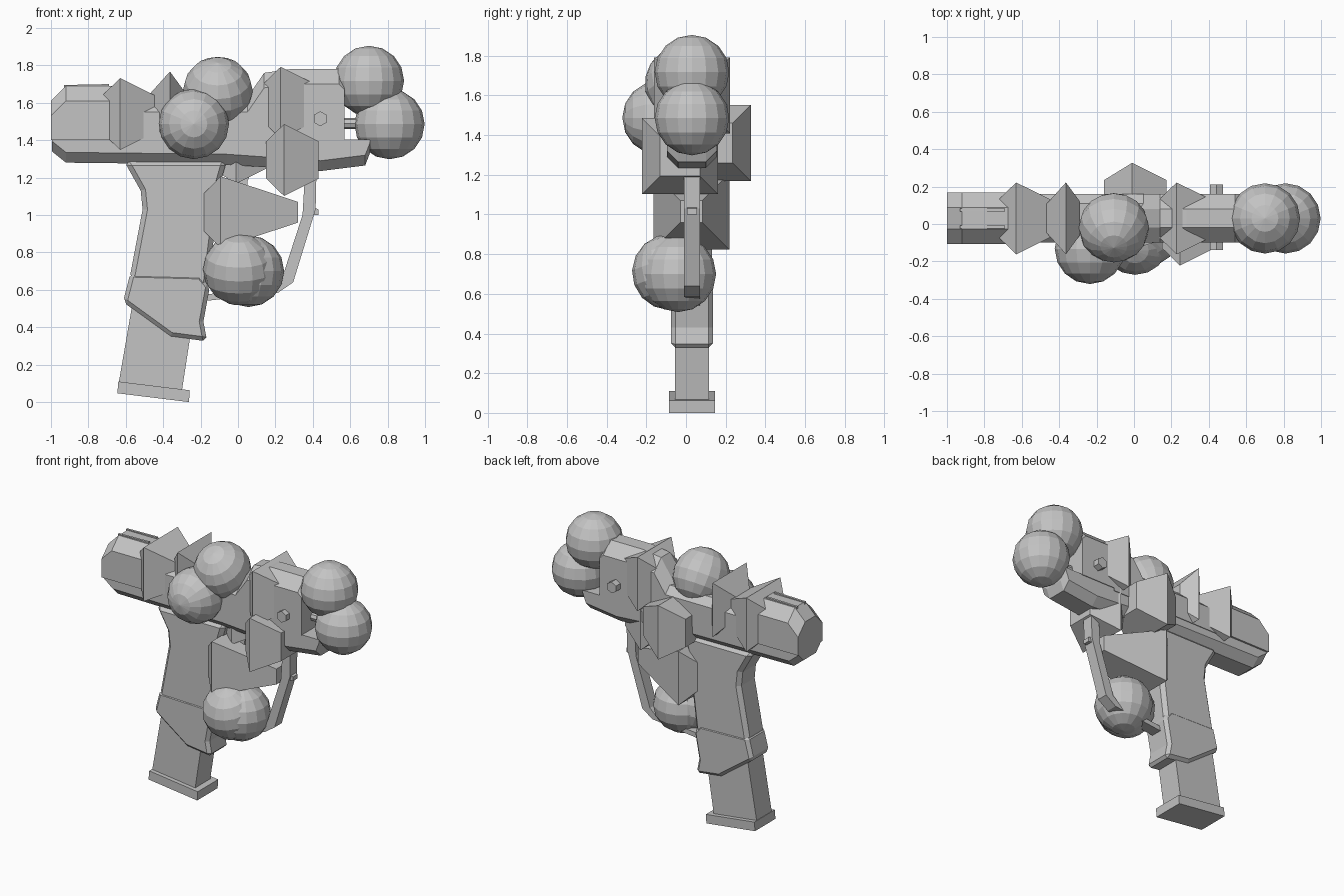
import bpy
import bmesh
import math
from mathutils import Vector, Matrix

cube = bpy.data.objects.get("Cube")
if cube:
    bpy.data.objects.remove(cube, do_unlink=True)

CY = 0.03  # centre plane of the model

grey = bpy.data.materials.new("plain grey")
grey.use_nodes = True
tone = (0.55, 0.55, 0.55, 1)
grey.diffuse_color = tone
grey.node_tree.nodes["Principled BSDF"].inputs["Base Color"].default_value = tone


def finish(name, bm, bevel=0):
    bmesh.ops.recalc_face_normals(bm, faces=bm.faces)
    mesh = bpy.data.meshes.new(name)
    bm.to_mesh(mesh)
    bm.free()
    mesh.materials.append(grey)
    obj = bpy.data.objects.new(name, mesh)
    bpy.context.collection.objects.link(obj)
    if bevel:
        mod = obj.modifiers.new("chamfer", 'BEVEL')
        mod.width = bevel
        mod.segments = 1
        mod.limit_method = 'ANGLE'
        mod.angle_limit = math.radians(50)
    return obj


def loft(name, rings):
    """Skin a list of equal-length point rings and cap both ends."""
    bm = bmesh.new()
    rows = [[bm.verts.new(p) for p in ring] for ring in rings]
    n = len(rows[0])
    for a, b in zip(rows, rows[1:]):
        for i in range(n):
            j = (i + 1) % n
            bm.faces.new((a[i], a[j], b[j], b[i]))
    bm.faces.new(rows[0])
    bm.faces.new(rows[-1])
    return finish(name, bm)


def body(name, sections, half, top, bottom):
    """Chamfered bar along x; sections are (x, low z, high z)."""
    def ring(x, lo, hi):
        side = [(half - bottom, lo), (half, lo + bottom), (half, hi - top), (half - top, hi)]
        outline = side + [(-y, z) for y, z in reversed(side)]
        return [(x, CY + y, z) for y, z in outline]
    return loft(name, [ring(*s) for s in sections])


def prism(name, outline, half, bevel=0, y=CY):
    """Extrude an x-z outline across the width."""
    bm = bmesh.new()
    face = bm.faces.new([bm.verts.new((x, y - half, z)) for x, z in outline])
    new = bmesh.ops.extrude_face_region(bm, geom=[face])["geom"]
    verts = [v for v in new if isinstance(v, bmesh.types.BMVert)]
    bmesh.ops.translate(bm, verts=verts, vec=(0, half * 2, 0))
    return finish(name, bm, bevel)


def spike(name, x, y, z, back=0.095, back_r=0.1, front=0.185, front_r=0.1):
    """Two square frustums joined at their wide ends."""
    def square(px, r):
        return [(px, y + a * r, z + b * r) for a, b in ((-1, -1), (1, -1), (1, 1), (-1, 1))]
    return loft(name, [square(x - back, back_r), square(x, 0.192), square(x + front, front_r)])


def ball(name, loc, tilt=0, radius=0.188):
    bm = bmesh.new()
    bmesh.ops.create_uvsphere(
        bm, u_segments=16, v_segments=8, radius=radius,
        matrix=Matrix.Translation(loc) @ Matrix.Rotation(math.radians(tilt), 4, 'X'))
    return finish(name, bm)


def rod(name, start, end, radius, sides):
    a, b = Vector(start), Vector(end)
    bm = bmesh.new()
    turn = (b - a).to_track_quat('Z', 'Y').to_matrix().to_4x4()
    bmesh.ops.create_cone(bm, cap_ends=True, segments=sides, radius1=radius, radius2=radius,
                          depth=(b - a).length, matrix=Matrix.Translation((a + b) / 2) @ turn)
    return finish(name, bm)


# Upper housing and frame
body("rear_housing", [(-1, 1.4, 1.61), (-0.92, 1.4, 1.69), (-0.62, 1.4, 1.69)], 0.138, 0.08, 0)
body("middle_housing", [(-0.65, 1.38, 1.6), (0.3, 1.38, 1.6)], 0.13, 0.05, 0)
body("front_housing", [(0.03, 1.4, 1.6), (0.14, 1.4, 1.76), (0.28, 1.4, 1.78),
                       (0.54, 1.4, 1.78), (0.57, 1.4, 1.75)], 0.13, 0.08, 0)
body("lower_frame", [(-0.995, 1.34, 1.405), (-0.92, 1.28, 1.405), (-0.06, 1.27, 1.405),
                     (0.44, 1.235, 1.405), (0.68, 1.265, 1.405), (0.705, 1.33, 1.405)],
     0.125, 0, 0.055)
for side in (-1, 1):
    prism("rear_rib", [(-0.93, 1.67), (-0.69, 1.67), (-0.69, 1.7), (-0.93, 1.695)],
          0.008, y=CY + side * 0.045)

# Front rod and cross bolt
rod("front_rod", (0.5, CY, 1.49), (0.72, CY, 1.49), 0.03, 8)
rod("cross_bolt", (0.44, -0.14, 1.515), (0.44, 0.21, 1.515), 0.04, 6)

# Handle, its flared foot and the inserted block
prism("handle", [(-0.61, 1.29), (-0.52, 1.13), (-0.51, 1.03), (-0.58, 0.66), (-0.5, 0.57),
                 (-0.17, 0.55), (-0.12, 0.95), (-0.1, 1.15), (-0.06, 1.29)], 0.1, 0.026)
prism("handle_foot", [(-0.575, 0.69), (-0.615, 0.535), (-0.36, 0.35), (-0.165, 0.325),
                      (-0.185, 0.43), (-0.15, 0.62), (-0.2, 0.68)], 0.105, 0.022)
prism("inserted_block", [(-0.555, 0.58), (-0.64, 0.09), (-0.3, 0.06), (-0.24, 0.45)], 0.085)
prism("block_base", [(-0.64, 0.11), (-0.258, 0.063), (-0.262, 0.0), (-0.645, 0.047)], 0.115)

# Finger guard and lever
prism("finger_guard", [(0.42, 1.25), (0.415, 1.03), (0.295, 0.64), (0.215, 0.585), (-0.18, 0.54),
                       (-0.18, 0.575), (0.18, 0.61), (0.235, 0.66), (0.345, 1.0), (0.36, 1.25)],
      0.04)
prism("guard_bump", [(0.38, 1.05), (0.43, 1.03), (0.43, 1.0), (0.38, 1.0)], 0.025)
prism("lever", [(-0.05, 1.29), (0.1, 1.29), (0.05, 1.18), (0.06, 1.02), (0.02, 1.0), (0, 1.18)],
      0.03)

# Square spikes
spike("rear_spike", -0.63, CY, 1.54)
spike("second_spike", -0.364, CY, 1.575, 0.11, 0.07, 0.075, 0.09)
spike("upper_front_spike", 0.228, CY, 1.6)
spike("near_side_spike", 0.246, -0.03, 1.294)
spike("far_side_spike", -0.01, 0.135, 1.36, back=0.15)
spike("lower_spike", -0.093, 0.027, 1.015, 0.09, 0.1, 0.415, 0.055)

# Balls
ball("front_upper_ball", (0.7, CY, 1.717))
ball("front_lower_ball", (0.81, CY, 1.486))
ball("middle_upper_ball", (-0.108, -0.02, 1.66), 35)
ball("middle_near_ball", (-0.236, -0.133, 1.487), 90)
ball("guard_ball", (0.005, -0.08, 0.71), 20, 0.192)
ball("guard_ball_second", (0.055, -0.04, 0.7), 0, 0.192)
